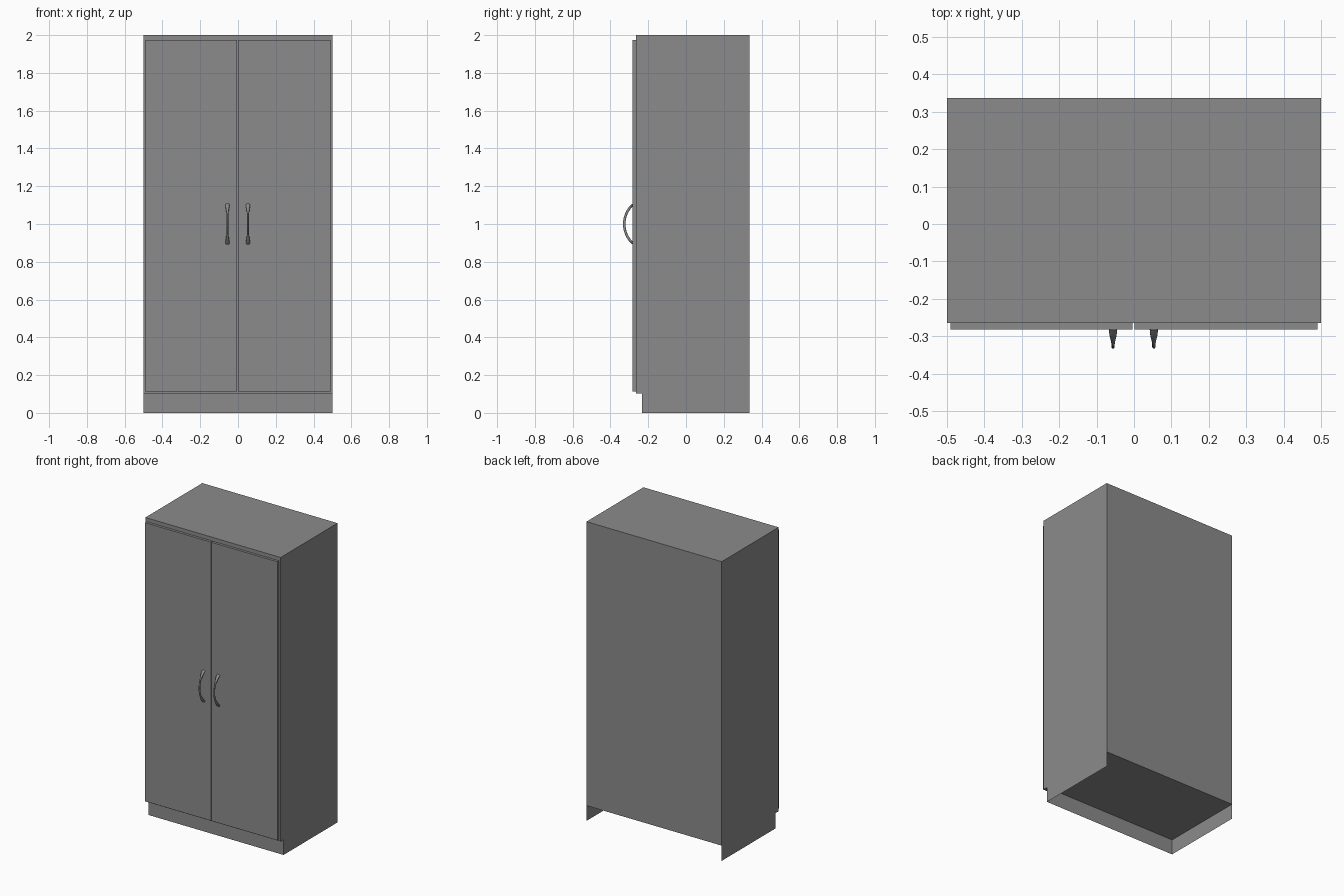
import bpy, bmesh, math

if "Cube" in bpy.data.objects:
    bpy.data.objects.remove(bpy.data.objects["Cube"])

FRONT, BACK, TOE = -0.264, 0.337, -0.233    # carcass depth lines
BASE = 0.102                                # underside of cabinet floor

grey = bpy.data.materials.new("dark_grey")
grey.diffuse_color = (0.26, 0.26, 0.26, 1)
grey.use_nodes = True
grey.node_tree.nodes["Principled BSDF"].inputs["Base Color"].default_value = grey.diffuse_color


def finish(name, bm, solid=True):
    if solid:
        bmesh.ops.recalc_face_normals(bm, faces=bm.faces)
    me = bpy.data.meshes.new(name)
    bm.to_mesh(me)
    bm.free()
    me.materials.append(grey)
    ob = bpy.data.objects.new(name, me)
    bpy.context.collection.objects.link(ob)
    return ob


def box(name, x, y, z):
    bm = bmesh.new()
    bmesh.ops.create_cube(bm, size=1)
    for v in bm.verts:
        for i, (lo, hi) in enumerate((x, y, z)):
            v.co[i] = lo if v.co[i] < 0 else hi
    return finish(name, bm)


def carcass(name):
    # Thin shell: notched sides joined by plinth, floor, front, top and back,
    # left open underneath the floor
    bm = bmesh.new()
    profile = [(TOE, 0), (TOE, BASE), (FRONT, BASE), (FRONT, 2),
               (BACK, 2), (BACK, BASE), (BACK, 0)]
    left = [bm.verts.new((-0.5, y, z)) for y, z in profile]
    right = [bm.verts.new((0.5, y, z)) for y, z in profile]
    bm.faces.new(left[::-1])
    bm.faces.new(right)
    for i in (0, 1, 2, 3, 4):               # plinth, step, front, top, back
        bm.faces.new((left[i], left[i + 1], right[i + 1], right[i]))
    bm.faces.new((left[1], right[1], right[5], left[5]))   # floor
    bmesh.ops.recalc_face_normals(bm, faces=bm.faces)
    return finish(name, bm, solid=False)


def handle(name, x):
    # Bowed pull: elliptical rings along an arc, flaring toward both ends
    half, sag, y0 = 0.103, 0.046, -0.281
    radius = (half ** 2 + sag ** 2) / (2 * sag)
    amax = math.asin(half / radius)
    steps, sides = 20, 12
    bm = bmesh.new()
    rings = []
    for i in range(steps + 1):
        t = 2 * i / steps - 1
        a = t * amax
        cy, cz = y0 - sag + radius * (1 - math.cos(a)), 1 + radius * math.sin(a)
        flare = max(0, (abs(t) - 0.35) / 0.65)
        flare = flare * flare * (3 - 2 * flare)
        w, d = 0.0045 + 0.0065 * flare, 0.0065
        ring = []
        for k in range(sides):
            p = 2 * math.pi * k / sides
            r = d * math.sin(p)
            ring.append(bm.verts.new((x + w * math.cos(p),
                                      cy - r * math.cos(a), cz + r * math.sin(a))))
        rings.append(ring)
    for r0, r1 in zip(rings, rings[1:]):
        for k in range(sides):
            n = (k + 1) % sides
            bm.faces.new((r0[k], r0[n], r1[n], r1[k]))
    bm.faces.new(rings[0])
    bm.faces.new(rings[-1])
    ob = finish(name, bm)
    bpy.context.view_layer.objects.active = ob
    ob.select_set(True)
    bpy.ops.object.shade_smooth_by_angle(angle=math.radians(40))
    ob.select_set(False)


carcass("cabinet_carcass")

# Doors and handles
for label, x, hx in (("left", (-0.491, -0.004), -0.056), ("right", (0.001, 0.49), 0.053)):
    box(label + "_door", x, (-0.282, FRONT - 0.001), (0.113, 1.975))
    handle(label + "_handle", hx)
